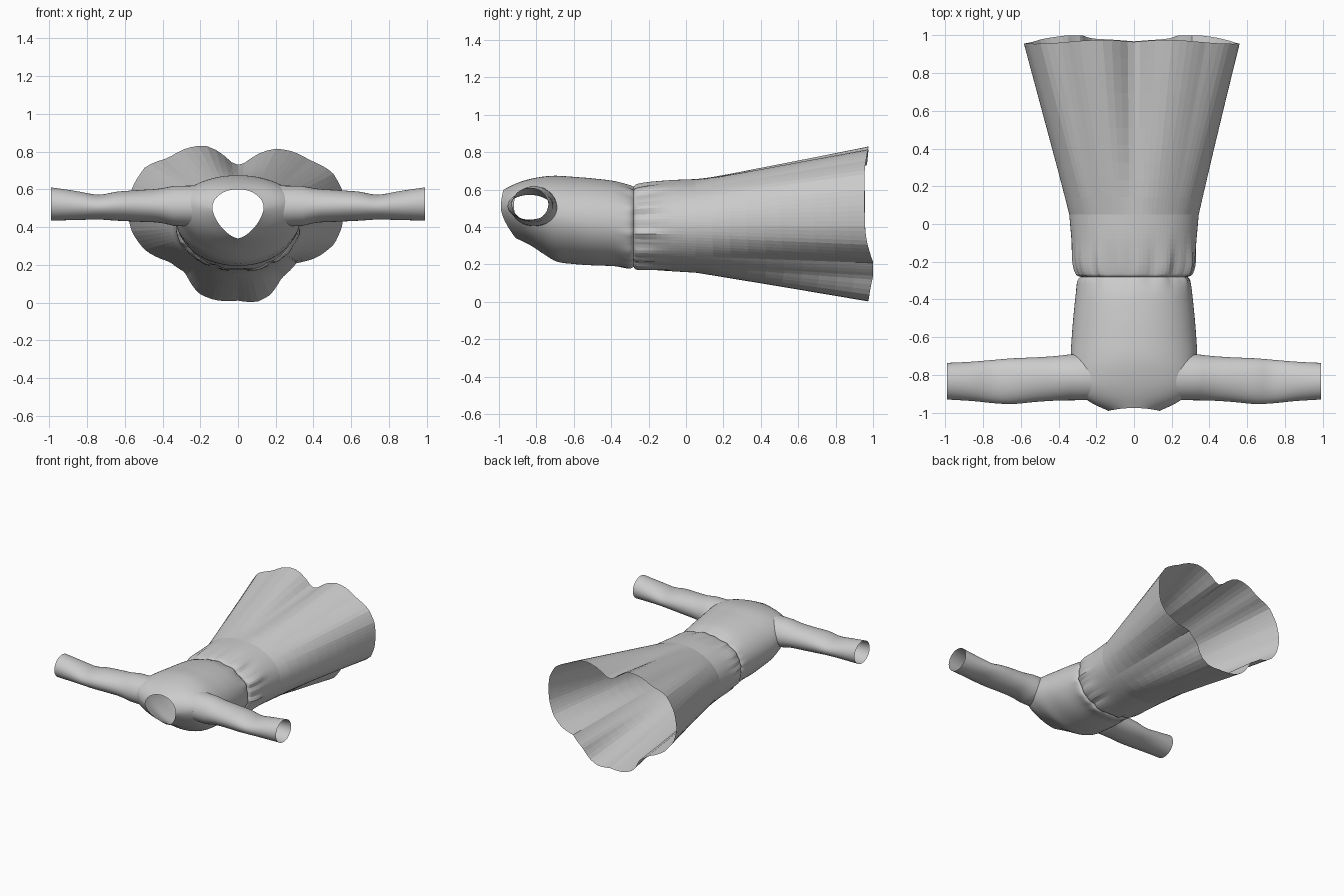
import bpy, bmesh, math, random
from mathutils import Vector
from mathutils.bvhtree import BVHTree

if "Cube" in bpy.data.objects:
    bpy.data.objects.remove(bpy.data.objects["Cube"])

random.seed(4)
TAU = 2 * math.pi


def catmull(rows, sub):
    """Smoothly subdivide a list of equal-length tuples."""
    out = []
    for i in range(len(rows) - 1):
        a, b, c, d = (rows[max(0, min(len(rows) - 1, i + k))] for k in (-1, 0, 1, 2))
        for s in range(sub):
            t = s / sub
            out.append(tuple(
                0.5 * (2 * q + (r - p) * t + (2 * p - 5 * q + 4 * r - w) * t * t
                       + (3 * q - p - 3 * r + w) * t ** 3)
                for p, q, r, w in zip(a, b, c, d)))
    return out + [rows[-1]]


def loft(name, rings, smooth):
    """Skin closed rings of points into an open tube."""
    n = len(rings[0])
    verts = [p for ring in rings for p in ring]
    faces = [(j * n + i, j * n + (i + 1) % n, (j + 1) * n + (i + 1) % n, (j + 1) * n + i)
             for j in range(len(rings) - 1) for i in range(n)]
    me = bpy.data.meshes.new(name)
    me.from_pydata(verts, [], faces)
    ob = bpy.data.objects.new(name, me)
    bpy.context.collection.objects.link(ob)
    bm = bmesh.new()
    bm.from_mesh(me)
    bmesh.ops.recalc_face_normals(bm, faces=bm.faces)
    bm.to_mesh(me)
    bm.free()
    me.polygons.foreach_set("use_smooth", [smooth] * len(me.polygons))
    return ob


def spow(v, e):
    return math.copysign(abs(v) ** e, v)


def oval(a, rx, lo, zm, hi, e_low=1.0, e_top=0.97):
    """Point on a rounded section with different top and bottom halves."""
    e = e_top if math.sin(a) > 0 else e_low
    c, s = spow(math.cos(a), e), spow(math.sin(a), e)
    return rx * c, zm + s * ((hi - zm) if s > 0 else (zm - lo))


# Shared gathers around the waist
N = 96
gather = [random.uniform(-1, 1) for _ in range(N)]
gather = [(gather[i - 1] + 2 * gather[i] + gather[(i + 1) % N]) / 4 for i in range(N)]


def pleat(i, y, amp=0.05):
    d = (y + 0.25) / (0.12 if y > -0.25 else 0.07)
    return 1 + amp * gather[i] * math.exp(-d * d)


# Skirt: gathered waist flaring into a wavy hem
hem_pts = [(.56, .50), (.55, .60), (.50, .69), (.38, .755), (.29, .80), (.20, .815), (.10, .785),
           (.04, .74), (0, .73), (-.04, .745), (-.10, .80), (-.18, .833), (-.28, .815), (-.37, .765),
           (-.49, .72), (-.56, .61), (-.585, .47), (-.56, .37), (-.49, .275), (-.36, .215),
           (-.28, .16), (-.21, .05), (-.13, .015), (0, .01), (.10, .003), (.17, .04),
           (.23, .13), (.31, .21), (.42, .24), (.51, .31), (.55, .40)]
CZ = 0.42
polar = sorted((math.atan2(z - CZ, x) % TAU, math.hypot(x, z - CZ)) for x, z in hem_pts)
polar = [(polar[-1][0] - TAU, polar[-1][1])] + polar + [(polar[0][0] + TAU, polar[0][1])]


def hem(a):
    a %= TAU
    for (a0, r0), (a1, r1) in zip(polar, polar[1:]):
        if a0 <= a <= a1:
            r = r0 + (r1 - r0) * (a - a0) / (a1 - a0)
            return r * math.cos(a), CZ + r * math.sin(a)


waist = catmull([(-.28, .285, .187, .61), (-.265, .312, .172, .622), (-.2, .33, .168, .635),
                 (-.08, .333, .163, .65), (.05, .343, .156, .656)], 5)
rings = []
for y, rx, lo, hi in waist:
    ring = []
    for i in range(N):
        x, z = oval(TAU * i / N, rx, lo, .41, hi)
        k = pleat(i, y)
        ring.append((x * k, y, .41 + (z - .41) * k))
    rings.append(ring)
top = rings[-1]
STEPS = 10
for s in range(1, STEPS + 1):
    t = s / STEPS
    ring = []
    for x, y, z in top:
        hx, hz = hem(math.atan2(z - CZ, x))
        end = .965 + .035 * math.exp(-((hz - .2) / .12) ** 2) + .01 * math.sin(abs(hx) * 9)
        ring.append((x + (hx - x) * t, y + (min(end, 1) - y) * t, z + (hz - z) * t))
    rings.append(ring)
loft("skirt", rings, False)

# Bodice: side y, front y, back y, half width, low z, widest z, high z, front roundness
bodice_rows = [(-.28, -.28, -.28, .285, .187, .41, .61, 1), (-.305, -.305, -.305, .303, .175, .41, .622, 1),
               (-.38, -.38, -.38, .31, .19, .42, .645, 1), (-.5, -.5, -.5, .322, .195, .43, .66, 1),
               (-.6, -.6, -.6, .33, .202, .44, .668, 1.05), (-.7, -.69, -.69, .335, .215, .46, .674, 1.05),
               (-.79, -.76, -.76, .33, .255, .49, .67, 1.05), (-.88, -.82, -.84, .305, .295, .51, .655, 1.05),
               (-.942, -.87, -.91, .235, .322, .515, .632, 1.1), (-.99, -.91, -.975, .136, .34, .50, .60, 1.3)]
rings = []
for ys, yf, yb, rx, lo, zm, hi, e in catmull(bodice_rows, 5):
    ring = []
    for i in range(N):
        a = TAU * i / N
        s = math.sin(a) ** 2
        x, z = oval(a, rx, lo, zm, hi, e)
        k = pleat(i, ys)
        ring.append((x * k, ys + ((yb if math.sin(a) > 0 else yf) - ys) * s, zm + (z - zm) * k))
    rings.append(ring)
bodice = loft("bodice", rings, True)

# Sleeve: x, centre y, centre z, y radius, z radius; root ring projected on the bodice
sleeve_rows = [(.33, -.812, .51, .122, .108), (.42, -.817, .512, .118, .09), (.52, -.823, .512, .118, .084),
               (.64, -.832, .511, .121, .077), (.74, -.835, .506, .115, .066),
               (.86, -.834, .514, .104, .077), (.99, -.833, .522, .097, .088)]
M = 40
bm = bmesh.new()
bm.from_mesh(bodice.data)
tree = BVHTree.FromBMesh(bm)
rings = []
for j, (x, yc, zc, ry, rz) in enumerate(catmull(sleeve_rows, 5)):
    ring = []
    for i in range(M):
        a = TAU * i / M
        k = 1 + .025 * math.sin(3 * a + 9 * x) * (1 - x)
        y, z = yc + ry * k * math.cos(a), zc + rz * k * math.sin(a)
        px = x
        if j == 0:
            hit = tree.ray_cast(Vector((1, y, z)), Vector((-1, 0, 0)))[0]
            px = min(hit.x, .345) - .004 if hit else .25
        ring.append((px, y, z))
    rings.append(ring)
sleeve = loft("sleeves", rings, True)
sleeve.modifiers.new("mirror", 'MIRROR').use_mirror_merge = False

# Open the armholes in the bodice
r0 = sleeve_rows[0]
inside = lambda v: (abs(v.co.x) > .15 and
                    ((v.co.y - r0[1]) / r0[3]) ** 2 + ((v.co.z - r0[2]) / r0[4]) ** 2 < .92)
bmesh.ops.delete(bm, geom=[f for f in bm.faces if all(inside(v) for v in f.verts)], context='FACES')
bm.to_mesh(bodice.data)
bm.free()
